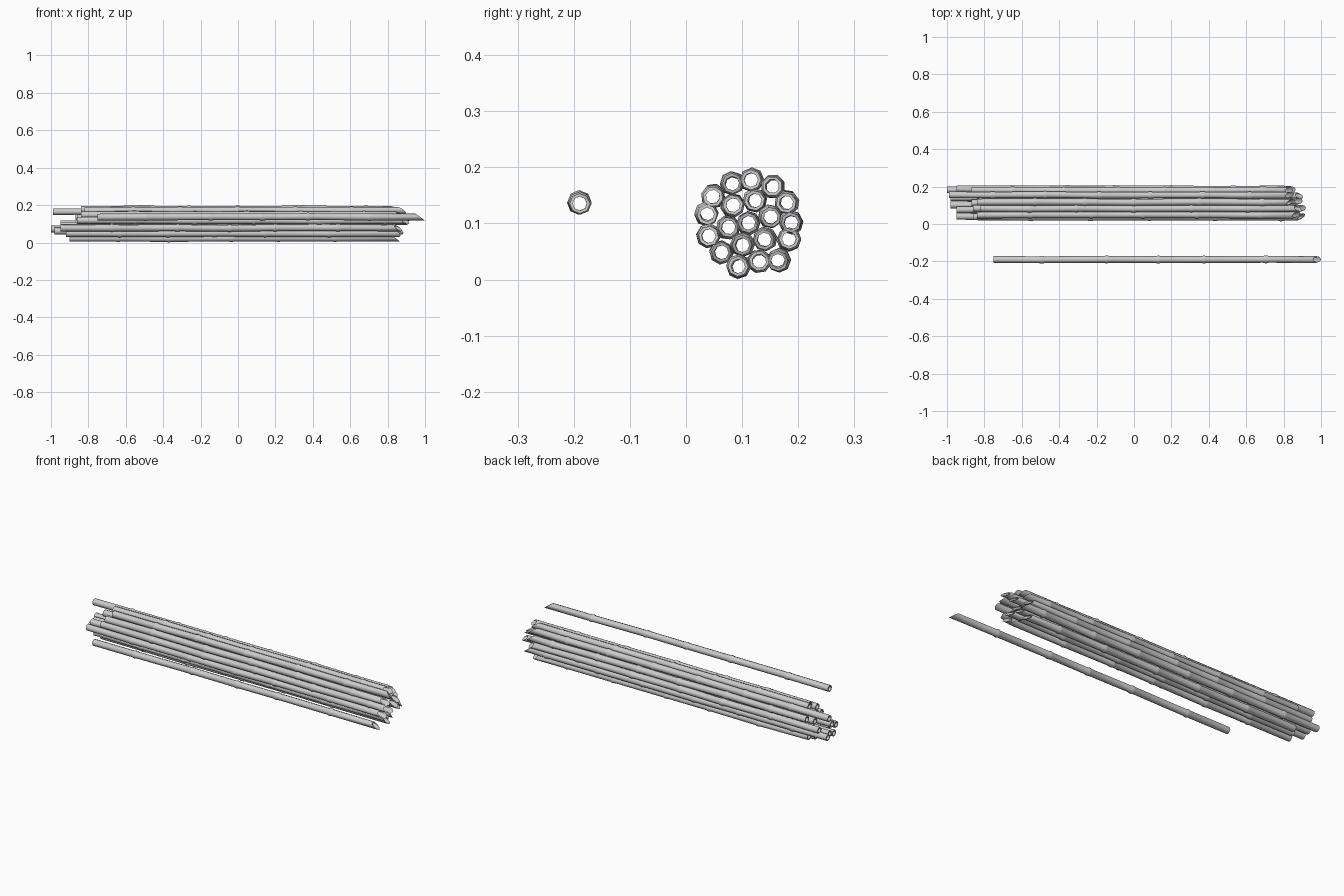
import bpy
import bmesh
import random
from math import cos, sin, tau

random.seed(4)

cube = bpy.data.objects.get("Cube")
if cube:
    bpy.data.objects.remove(cube, do_unlink=True)

grey = bpy.data.materials.new("light grey")
grey.use_nodes = True
colour = (0.6, 0.6, 0.6, 1)
grey.diffuse_color = colour
grey.node_tree.nodes["Principled BSDF"].inputs["Base Color"].default_value = colour

SIDES = 8
BODY, KNOT, BORE = 0.0182, 0.021, 0.0125
SLANT = 0.05


def add_ring(bm, x, y, z, radius, roll, slant=0.0):
    """One ring around the pole; slant pulls its upper side back along x."""
    ring = []
    for i in range(SIDES):
        a = tau * i / SIDES + roll
        pull = slant * (1 + radius / BODY * cos(a - roll)) / 2
        ring.append(bm.verts.new((x - pull, y + radius * sin(a), z + radius * cos(a))))
    return ring


def bridge(bm, first, second):
    for i in range(SIDES):
        j = (i + 1) % SIDES
        bm.faces.new((first[i], first[j], second[j], second[i]))


def add_pole(name, y, z, start, end, roll):
    """Hollow cane: square-cut at the start, slanted at the end, with knots between."""
    bm = bmesh.new()
    wobble = lambda: random.uniform(-0.0015, 0.0015)
    start_yz = (y + wobble(), z + wobble())
    end_yz = (y + wobble(), z + wobble())
    outer = [add_ring(bm, start, *start_yz, BODY, roll)]

    # Knots at uneven spacing
    x = start + random.uniform(0.2, 0.32)
    while x < end - 0.13:
        ky, kz = y + wobble(), z + wobble()
        for offset, radius in ((-0.014, BODY), (-0.004, KNOT), (0.004, KNOT), (0.014, BODY)):
            outer.append(add_ring(bm, x + offset, ky, kz, radius, roll))
        x += random.uniform(0.24, 0.36)
    outer.append(add_ring(bm, end, *end_yz, BODY, roll, SLANT))

    # Bore and end rims
    inner_end = add_ring(bm, end, *end_yz, BORE, roll, SLANT)
    inner_start = add_ring(bm, start, *start_yz, BORE, roll)
    loops = outer + [inner_end, inner_start, outer[0]]
    for first, second in zip(loops, loops[1:]):
        bridge(bm, first, second)
    bmesh.ops.recalc_face_normals(bm, faces=bm.faces)

    mesh = bpy.data.meshes.new(name)
    bm.to_mesh(mesh)
    bm.free()
    mesh.materials.append(grey)
    pole = bpy.data.objects.new(name, mesh)
    bpy.context.collection.objects.link(pole)
    pole.select_set(True)
    bpy.context.view_layer.objects.active = pole


# Bundle: y, z and start of each pole
bundle = [
    (0.117, 0.178, -0.84), (0.082, 0.171, -0.82), (0.155, 0.166, -0.99),
    (0.048, 0.149, -0.84), (0.18, 0.138, -0.87), (0.123, 0.141, -0.83),
    (0.083, 0.132, -0.86), (0.037, 0.117, -0.86), (0.15, 0.112, -0.84),
    (0.187, 0.102, -0.95), (0.112, 0.1, -0.87), (0.075, 0.093, -0.95),
    (0.04, 0.078, -0.95), (0.183, 0.071, -1), (0.141, 0.072, -0.98),
    (0.101, 0.062, -0.98), (0.063, 0.048, -0.92), (0.165, 0.034, -0.87),
    (0.13, 0.032, -0.89), (0.094, 0.023, -0.9),
]

bpy.ops.object.select_all(action='DESELECT')
for number, (y, z, start) in enumerate(bundle):
    end = random.uniform(0.84, 0.92) if z > 0.1 else random.uniform(0.83, 0.89)
    add_pole(f"bundle_pole_{number}", y, z, start, end, random.uniform(-1, 1))

# Loose pole lying in front
add_pole("loose_pole", -0.19, 0.137, -0.75, 1.0, 0.0)

bpy.ops.object.shade_smooth_by_angle(angle=0.9)
